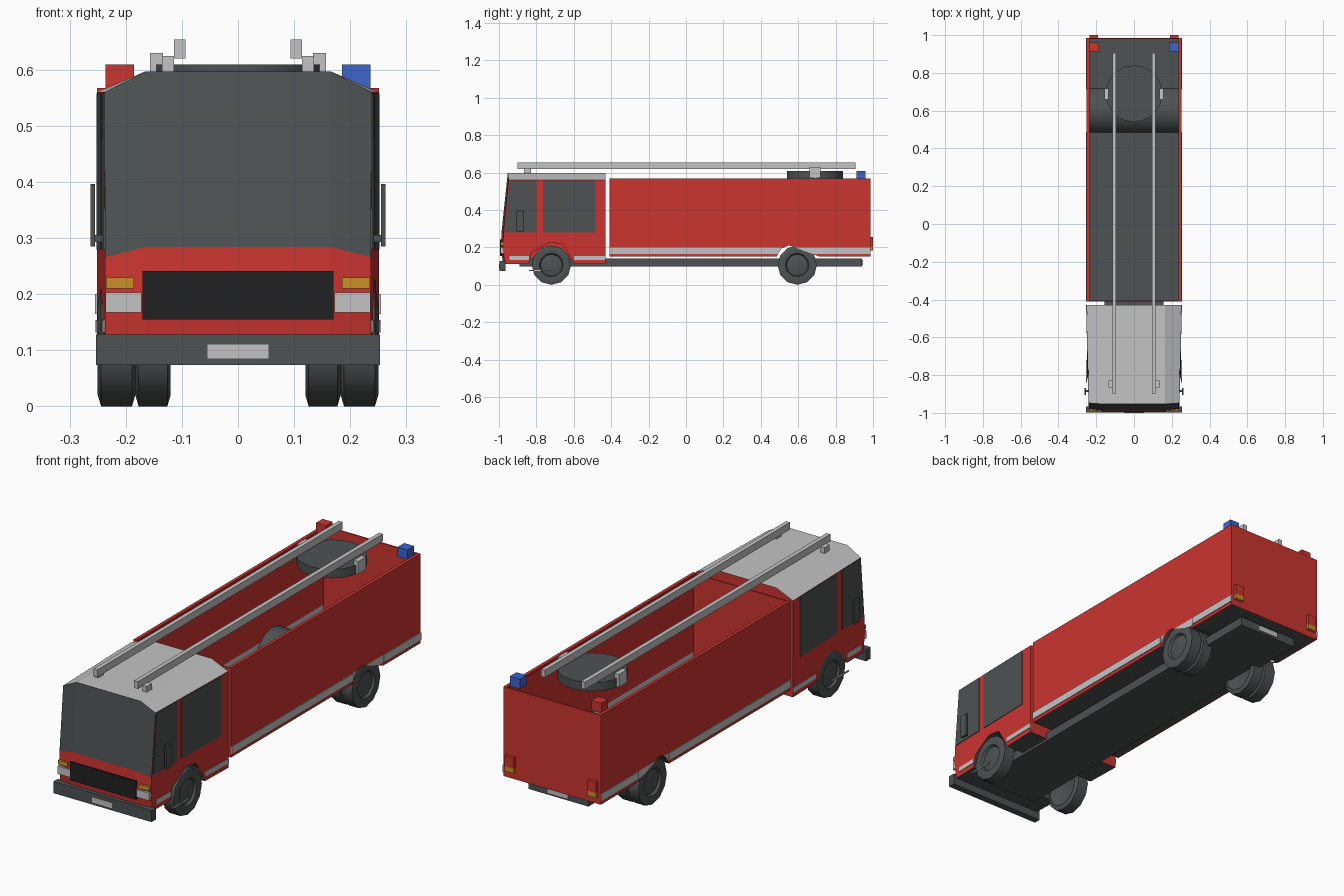
import bpy, bmesh
from math import sin, cos, asin, pi, radians

if "Cube" in bpy.data.objects:
    bpy.data.objects.remove(bpy.data.objects["Cube"])


def material(name, rgb):
    m = bpy.data.materials.new(name)
    m.use_nodes = True
    m.diffuse_color = (*rgb, 1)
    m.node_tree.nodes["Principled BSDF"].inputs["Base Color"].default_value = (*rgb, 1)
    return m


RED = material("fire_red", (0.6, 0.035, 0.03))
GREY = material("dark_grey", (0.075, 0.085, 0.085))
BLACK = material("grille_black", (0.015, 0.015, 0.015))
LIGHT = material("light_grey", (0.55, 0.55, 0.55))
ORANGE = material("amber", (0.58, 0.28, 0.018))
BLUE = material("beacon_blue", (0.045, 0.13, 0.6))


def finish(name, bm, mats, rule=None, smooth=False):
    bmesh.ops.recalc_face_normals(bm, faces=bm.faces)
    bm.normal_update()
    if rule:
        for f in bm.faces:
            f.material_index = rule(f.calc_center_median(), f.normal)
    me = bpy.data.meshes.new(name)
    bm.to_mesh(me)
    bm.free()
    for m in mats:
        me.materials.append(m)
    ob = bpy.data.objects.new(name, me)
    bpy.context.collection.objects.link(ob)
    if smooth:
        bpy.ops.object.select_all(action="DESELECT")
        ob.select_set(True)
        bpy.context.view_layer.objects.active = ob
        bpy.ops.object.shade_smooth_by_angle(angle=radians(35))
    return ob


def loft(name, rings, mats, rule=None, smooth=False, cuts=()):
    """Skin a series of equal rings, cap both ends, optionally slice at heights."""
    bm = bmesh.new()
    vs = [[bm.verts.new(p) for p in r] for r in rings]
    n = len(rings[0])
    for a, b in zip(vs, vs[1:]):
        for i in range(n):
            j = (i + 1) % n
            bm.faces.new((a[i], a[j], b[j], b[i]))
    caps = [bm.faces.new(vs[0]), bm.faces.new(vs[-1])]
    if n > 8:
        bmesh.ops.triangulate(bm, faces=caps)
    for z in cuts:
        bmesh.ops.bisect_plane(bm, geom=bm.verts[:] + bm.edges[:] + bm.faces[:],
                               plane_co=(0, 0, z), plane_no=(0, 0, 1))
    return finish(name, bm, mats, rule, smooth)


def box(name, x, y, z, mat):
    ring = [(x[0], y[0]), (x[1], y[0]), (x[1], y[1]), (x[0], y[1])]
    return loft(name, [[(a, b, h) for a, b in ring] for h in z], [mat])


def pair(name, x, y, z, mat, mat_right=None):
    for side, s in (("left", 1), ("right", -1)):
        box(f"{side}_{name}", (s * x[0], s * x[1]), y, z,
            mat_right if mat_right and s < 0 else mat)


FRONT_AXLE, REAR_AXLE, ARCH_R, ARCH_Z = -0.72, 0.6, 0.123, 0.11


def arch(y, base):
    """Wheel arch points from front to back, starting at the base height."""
    a = asin((base - ARCH_Z) / ARCH_R)
    angles = [pi - a - (pi - 2 * a) * i / 6 for i in range(7)]
    return [(y + ARCH_R * cos(t), ARCH_Z + ARCH_R * sin(t)) for t in angles]


# Cab: a side profile skinned across four widths, with a chamfered roof
def cab_half_width(y):
    return 0.251 - 0.014 * (-0.43 - y) / 0.55


def cab_ring(s, outer):
    roof, sill, back = (0.56, 0.266, 0.01) if outer else (0.597, 0.284, 0)
    pts = [(-0.978 + back, 0.11), (-0.99 + back, 0.2), (-0.986 + back, sill),
           (-0.953 + back / 2, roof), (-0.43, roof)]
    pts += [(-0.43, 0.11)] + arch(FRONT_AXLE, 0.11)[::-1]
    return [(s * (cab_half_width(y) if outer else 0.165), y, z) for y, z in pts]


def cab_rule(c, n):
    if n.z > 0.5 and c.z > 0.5:
        return 1
    if n.y < -0.5 and c.z > 0.3:
        return 2
    if n.z < -0.1 and c.z < 0.26 and c.y > -0.95:
        return 2
    return 0


loft("cab", [cab_ring(-1, True), cab_ring(-1, False), cab_ring(1, False),
             cab_ring(1, True)], [RED, LIGHT, GREY], cab_rule)

# Cab side windows and stripes follow the taper
front_window = [(-0.968, 0.28), (-0.8, 0.28), (-0.8, 0.558), (-0.942, 0.558)]
rear_window = [(-0.765, 0.28), (-0.485, 0.28), (-0.485, 0.558), (-0.765, 0.558)]
stripe_front = [(-0.945, 0.132), (-0.84, 0.132), (-0.84, 0.154), (-0.945, 0.154)]
stripe_rear = [(-0.6, 0.132), (-0.43, 0.132), (-0.43, 0.154), (-0.6, 0.154)]
for side, s in (("left", 1), ("right", -1)):
    for name, pts, mat in (("front_window", front_window, GREY),
                           ("rear_window", rear_window, GREY),
                           ("cab_stripe_front", stripe_front, LIGHT),
                           ("cab_stripe_rear", stripe_rear, LIGHT)):
        loft(f"{side}_{name}", [[(s * (cab_half_width(y) + d), y, z) for y, z in pts]
                                for d in (-0.003, 0.003)], [mat])

# Cab front details
box("grille", (-0.17, 0.17), (-0.995, -0.97), (0.155, 0.241), BLACK)
pair("headlight", (0.172, 0.236), (-0.993, -0.965), (0.167, 0.203), LIGHT)
pair("indicator", (0.185, 0.235), (-0.991, -0.965), (0.21, 0.23), ORANGE)
box("bumper", (-0.253, 0.253), (-0.998, -0.965), (0.074, 0.128), GREY)
box("front_plate", (-0.054, 0.054), (-1.0, -0.99), (0.085, 0.11), LIGHT)
pair("mirror", (0.255, 0.263), (-0.905, -0.867), (0.285, 0.396), GREY)
pair("mirror_arm", (0.235, 0.258), (-0.89, -0.88), (0.293, 0.305), GREY)
pair("step_rod", (0.248, 0.253), (-0.84, -0.72), (0.074, 0.08), LIGHT)

# Chassis
box("chassis", (-0.155, 0.155), (-0.89, 0.94), (0.098, 0.14), GREY)
box("rear_plate", (-0.054, 0.054), (0.937, 0.945), (0.106, 0.132), LIGHT)

# Open-topped body: side walls with arch notches and a painted stripe
wall = [(-0.41, 0.15)] + arch(REAR_AXLE, 0.15) + [(0.982, 0.15), (0.982, 0.565), (-0.41, 0.565)]
for side, s in (("left", 1), ("right", -1)):
    loft(f"{side}_body_wall", [[(s * x, y, z) for y, z in wall] for x in (0.244, 0.251)],
         [RED, LIGHT], lambda c, n: int(0.165 < c.z < 0.2 and abs(n.x) > 0.9),
         cuts=(0.165, 0.2))
pair("wall_lip", (0.236, 0.251), (-0.41, 0.982), (0.557, 0.567), RED)
box("body_front_wall", (-0.245, 0.245), (-0.41, -0.404), (0.15, 0.565), RED)
box("body_rear_wall", (-0.251, 0.251), (0.98, 0.986), (0.15, 0.567), RED)
pair("body_stripe_front", (0.25, 0.255), (-0.41, 0.488), (0.165, 0.2), LIGHT)
pair("body_stripe_rear", (0.25, 0.255), (0.712, 0.986), (0.165, 0.2), LIGHT)

# Body floor with a wheel tunnel across it
floor = [(-0.408, 0.15)] + arch(REAR_AXLE, 0.15) + [(0.981, 0.15)]
floor += [(y, z + 0.006) for y, z in reversed(floor)]
loft("body_floor", [[(x, y, z) for y, z in floor] for x in (-0.245, 0.245)], [GREY],
     smooth=True)

# Tail lights and beacons
pair("tail_light", (0.19, 0.236), (0.984, 1.0), (0.205, 0.255), RED)
pair("rear_indicator", (0.19, 0.236), (0.984, 1.0), (0.182, 0.205), ORANGE)
pair("beacon", (0.185, 0.236), (0.912, 0.96), (0.563, 0.609), BLUE, RED)

# Turntable and ladder rails
loft("turntable", [[(0.15 * cos(2 * pi * i / 20), 0.69 + 0.15 * sin(2 * pi * i / 20), z)
                    for i in range(20)] for z in (0.568, 0.609)], [GREY], smooth=True)
pair("ladder_rail", (0.094, 0.114), (-0.9, 0.905), (0.62, 0.654), LIGHT)
pair("front_rail_support", (0.114, 0.135), (-0.865, -0.828), (0.593, 0.624), LIGHT)
pair("rear_rail_support", (0.134, 0.157), (0.66, 0.718), (0.57, 0.63), LIGHT)


# Wheels: revolved tyre and dished rim
def wheel(name, s, y, x0, x1):
    prof = [(x0 + 0.01, 0.06), (x0, 0.085), (x0 + 0.006, 0.105), (x1 - 0.006, 0.105),
            (x1, 0.085), (x1 - 0.004, 0.064), (x1 - 0.015, 0.058), (x1 - 0.008, 0.025)]
    loft(name, [[(s * x, y + r * cos(i * pi / 6), 0.105 + r * sin(i * pi / 6))
                 for i in range(12)] for x, r in prof], [GREY], smooth=True)


for side, s in (("left", 1), ("right", -1)):
    wheel(f"{side}_front_wheel", s, FRONT_AXLE, 0.183, 0.25)
    wheel(f"{side}_rear_outer_wheel", s, REAR_AXLE - 0.005, 0.183, 0.25)
    wheel(f"{side}_rear_inner_wheel", s, REAR_AXLE - 0.005, 0.12, 0.183)
